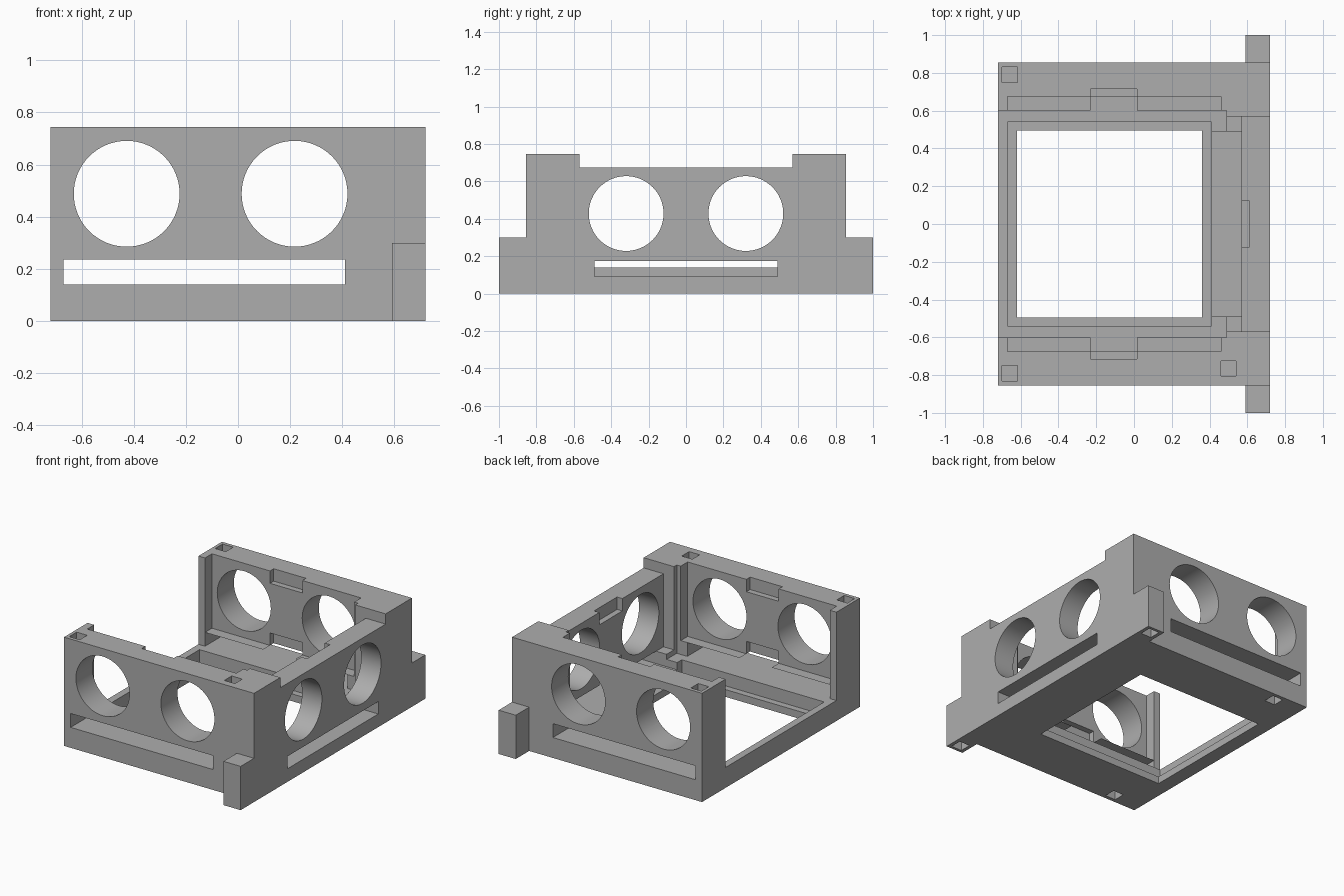
import bpy, bmesh, math
from mathutils import Matrix, Vector

old = bpy.data.objects.get("Cube")
if old:
    bpy.data.objects.remove(old, do_unlink=True)

grey = bpy.data.materials.new("plain_grey")
grey.use_nodes = True
colour = (0.42, 0.42, 0.42, 1)
grey.diffuse_color = colour
grey.node_tree.nodes["Principled BSDF"].inputs["Base Color"].default_value = colour


def new_object(name, bm):
    mesh = bpy.data.meshes.new(name)
    bm.to_mesh(mesh)
    bm.free()
    obj = bpy.data.objects.new(name, mesh)
    bpy.context.collection.objects.link(obj)
    return obj


def box(name, x0, x1, y0, y1, z0, z1):
    bm = bmesh.new()
    size = Vector((x1 - x0, y1 - y0, z1 - z0))
    mid = Vector((x0 + x1, y0 + y1, z0 + z1)) / 2
    bmesh.ops.create_cube(bm, size=1, matrix=Matrix.Translation(mid) @ Matrix.Diagonal(size).to_4x4())
    return new_object(name, bm)


def rod(name, centre, radius, length, axis):
    bm = bmesh.new()
    turn = Matrix.Rotation(math.pi / 2, 4, "Y" if axis == "X" else "X")
    bmesh.ops.create_cone(bm, cap_ends=True, segments=64, radius1=radius, radius2=radius,
                          depth=length, matrix=Matrix.Translation(centre) @ turn)
    return new_object(name, bm)


# Main block
frame = box("housing_frame", -0.72, 0.72, -0.855, 0.855, 0, 0.745)
steps = []


def cut(*args):
    steps.append((box("cutter", *args), "DIFFERENCE"))


def cut_square(x, y, z0, z1):
    h = 0.04
    cut(x - h, x + h, y - h, y + h, z0, z1)


# Corner ears
for s in (-1, 1):
    ya, yb = sorted((s * 0.8, s))
    steps.append((box("ear", 0.59, 0.72, ya, yb, 0, 0.3), "UNION"))

# Central cavity, open on one side, with stepped corner pillars
cut(-0.9, 0.49, -0.6, 0.6, 0.14, 1)
cut(-0.67, 0.46, -0.675, 0.675, 0.235, 1)
cut(0.3, 0.57, -0.57, 0.57, 0.175, 1)
# Lowered rim of the side wall
cut(0.5, 0.9, -0.57, 0.57, 0.675, 1)
# Long slots through the walls
cut(-0.67, 0.41, -1.2, 1.2, 0.14, 0.235)
cut(0.41, 0.9, -0.49, 0.49, 0.09, 0.175)
# Floor recess and opening
cut(-0.67, 0.41, -0.54, 0.54, 0.05, 0.2)
cut(-0.62, 0.36, -0.495, 0.495, -0.2, 0.3)

# Finger notches at the top and bottom of each wall
for z0, z1 in ((0.2, 0.32), (0.66, 1)):
    cut(-0.23, 0.015, -0.715, 0.715, z0, z1)
for z0, z1 in ((0.15, 0.26), (0.59, 1)):
    cut(0.5, 0.61, -0.125, 0.125, z0, z1)

# Round openings
for x in (-0.427, 0.217):
    steps.append((rod("cutter", (x, 0, 0.488), 0.203, 3, "Y"), "DIFFERENCE"))
for y in (-0.32, 0.32):
    steps.append((rod("cutter", (0.65, y, 0.428), 0.2, 0.5, "X"), "DIFFERENCE"))

# Blind square sockets in the top, underside and ears
for x, y in ((-0.658, 0.79), (-0.658, -0.79), (0.5, -0.765)):
    cut_square(x, y, 0.65, 1)
for s in (-1, 1):
    cut_square(-0.5, s * 0.79, -0.2, 0.09)
    cut_square(0.655, s * 0.94, -0.2, 0.09)

# Run the cuts, bake the result and drop the helpers
for helper, operation in steps:
    mod = frame.modifiers.new("step", "BOOLEAN")
    mod.operation, mod.object, mod.solver = operation, helper, "EXACT"
    helper.hide_render = True
bpy.context.view_layer.update()
graph = bpy.context.evaluated_depsgraph_get()
baked = bpy.data.meshes.new_from_object(frame.evaluated_get(graph))
frame.modifiers.clear()
frame.data = baked
for helper, _ in steps:
    bpy.data.objects.remove(helper, do_unlink=True)

baked.materials.clear()
baked.materials.append(grey)
bpy.ops.object.select_all(action="DESELECT")
frame.select_set(True)
bpy.context.view_layer.objects.active = frame
bpy.ops.object.shade_smooth_by_angle(angle=math.radians(30))
